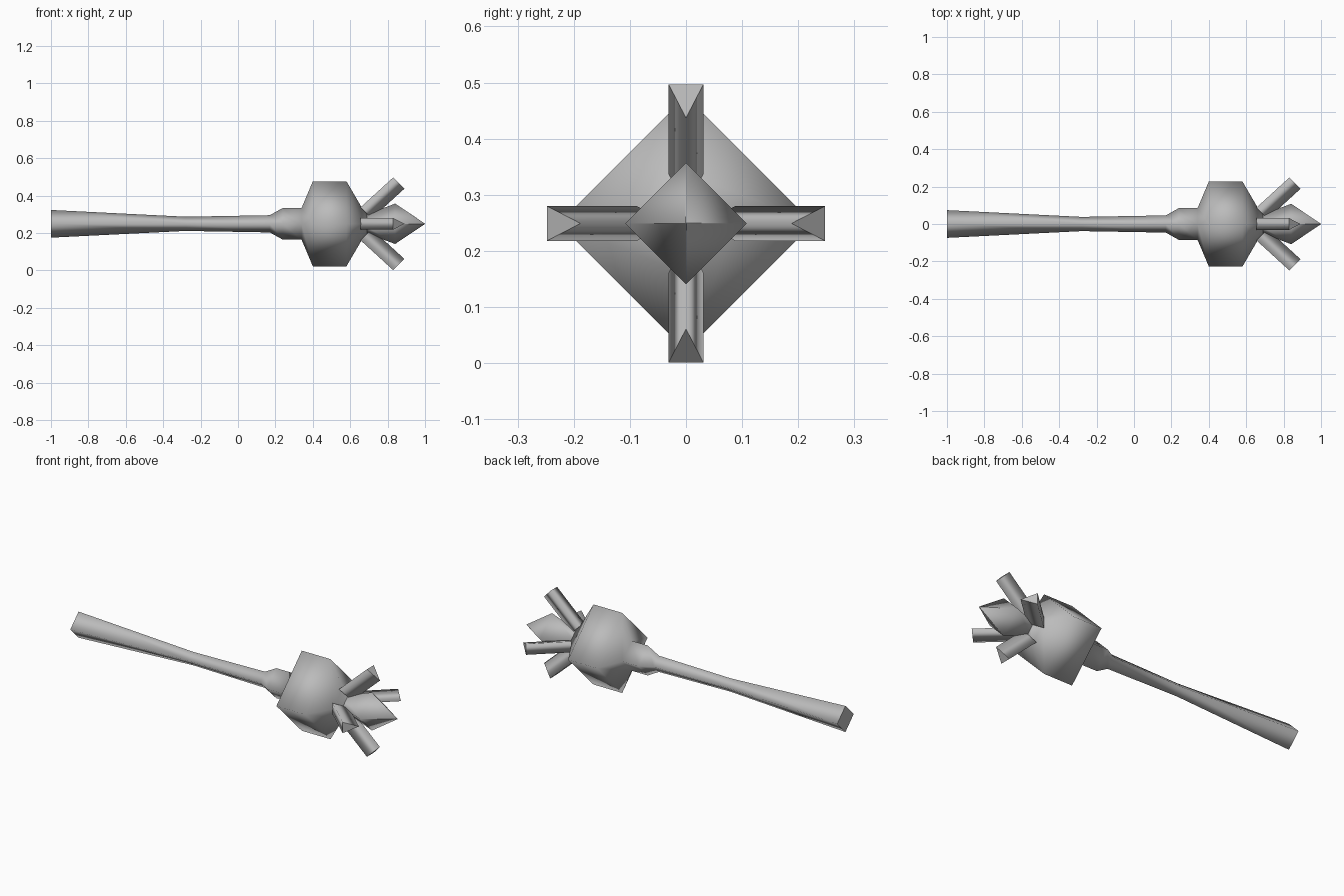
import bpy, bmesh, math
from mathutils import Matrix, Vector

if "Cube" in bpy.data.objects:
    bpy.data.objects.remove(bpy.data.objects["Cube"])

CZ = 0.249  # height of the long axis

steel = bpy.data.materials.new("grey_steel")
steel.diffuse_color = (0.5, 0.5, 0.5, 1)
steel.use_nodes = True
steel.node_tree.nodes["Principled BSDF"].inputs["Base Color"].default_value = steel.diffuse_color


def finish(name, bm):
    """Smooth the long sides, keep the end caps flat, and place on the axis."""
    bmesh.ops.recalc_face_normals(bm, faces=bm.faces)
    for f in bm.faces:
        f.smooth = True
    mesh = bpy.data.meshes.new(name)
    bm.to_mesh(mesh)
    bm.free()
    mesh.materials.append(steel)
    obj = bpy.data.objects.new(name, mesh)
    obj.location.z = CZ
    bpy.context.collection.objects.link(obj)
    return obj


def loft(name, rings):
    """Join rings of points with quads and cap both ends with flat faces."""
    bm = bmesh.new()
    loops = [[bm.verts.new(p) for p in ring] for ring in rings]
    n = len(loops[0])
    for a, b in zip(loops, loops[1:]):
        for i in range(n):
            j = (i + 1) % n
            bm.faces.new((a[i], a[j], b[j], b[i]))
    caps = [bm.faces.new(loops[0]), bm.faces.new(loops[-1])]
    bmesh.ops.split_edges(bm, edges=list({e for c in caps for e in c.edges}))
    bmesh.ops.remove_doubles(bm, verts=[], dist=0)
    return finish(name, bm)


def diamonds(profile):
    """Four-sided rings with corners on the y and z axes."""
    return [[(x, r * math.cos(k * math.pi / 2), r * math.sin(k * math.pi / 2))
             for k in range(4)] for x, r in profile]


# Flared handle, collar and blocky head in one four-sided shaft
loft("handle_and_head", diamonds([
    (-1.0, 0.074), (-0.28, 0.038), (0.17, 0.046), (0.24, 0.085),
    (0.34, 0.085), (0.40, 0.227), (0.58, 0.227), (0.66, 0.09), (0.70, 0.04)]))

# Pointed centre spike
loft("centre_spike", diamonds([(0.66, 0.04), (0.84, 0.108), (1.0, 0.001)]))

# Four three-sided prongs leaning outwards around the spike
start = [Vector((0.655, -0.031, 0.088)), Vector((0.655, 0.031, 0.088)),
         Vector((0.715, 0, 0.028))]
reach = Vector((0.175, 0, 0.16))
for k, side in enumerate(("top", "front", "bottom", "back")):
    turn = Matrix.Rotation(k * math.pi / 2, 3, 'X')
    loft("prong_" + side, [[turn @ p for p in start],
                           [turn @ (p + reach) for p in start]])
